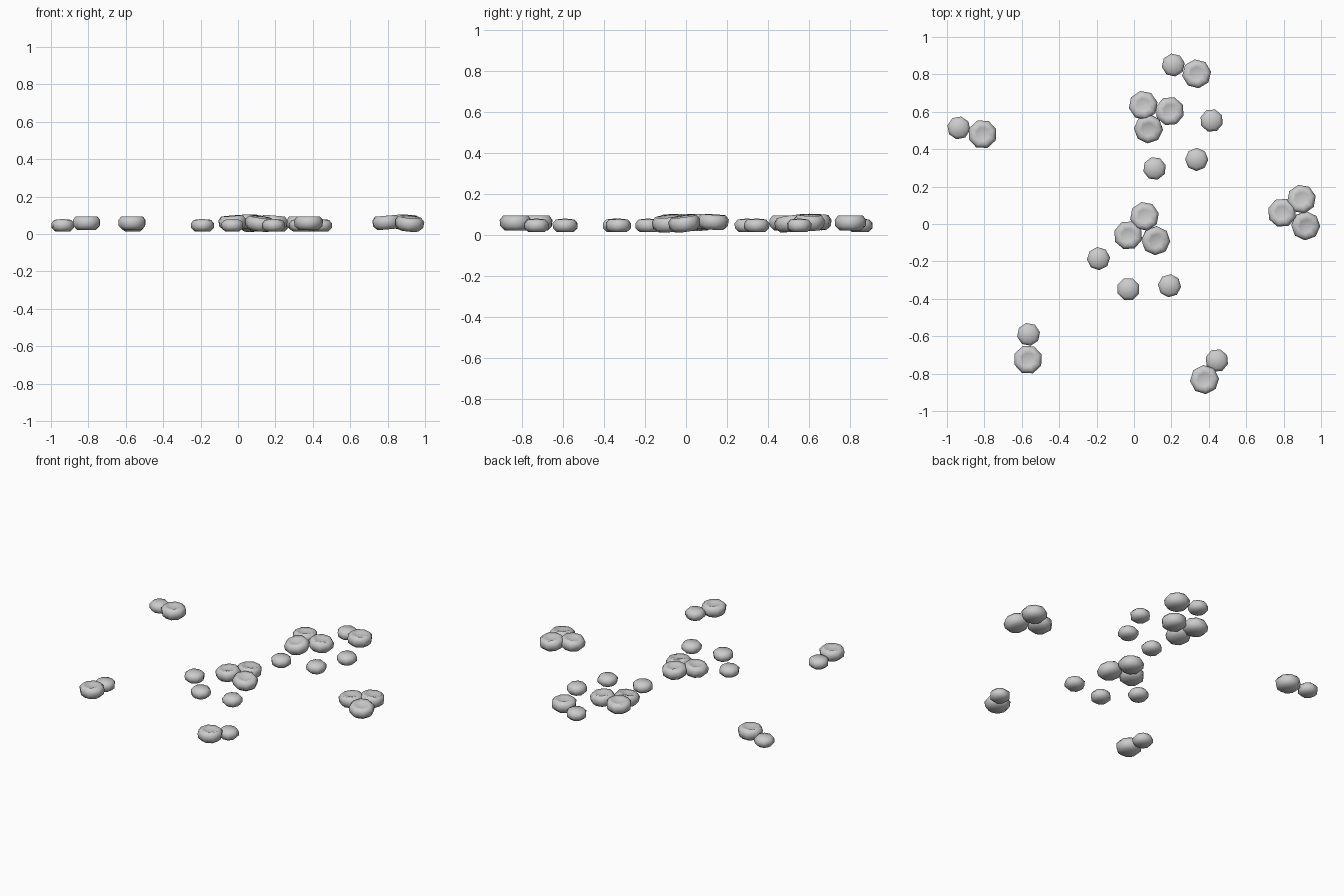
import bpy, bmesh, math
from mathutils import Matrix, Vector

cube = bpy.data.objects.get("Cube")
if cube:
    bpy.data.objects.remove(cube, do_unlink=True)

# Half profiles as (radius, height), bottom to top
SMALL = [(0, -.032), (.042, -.032), (.061, -.014), (.062, .011), (.046, .029), (0, .034)]
LARGE = [(0, -.036), (.053, -.037), (.075, -.016), (.078, .015), (.061, .036), (.036, .031), (0, .018)]
SIDES = 8


def lathe(name, profile):
    """Spin a closed profile into an eight-sided rounded disc."""
    bm = bmesh.new()
    rings = []
    for r, z in profile:
        n = SIDES if r else 1
        rings.append([bm.verts.new((r * math.cos(math.tau * i / SIDES),
                                    r * math.sin(math.tau * i / SIDES), z)) for i in range(n)])
    for low, high in zip(rings, rings[1:]):
        for i in range(SIDES):
            j = (i + 1) % SIDES
            corners = [low[i % len(low)], low[j % len(low)], high[j % len(high)], high[i % len(high)]]
            bm.faces.new(list(dict.fromkeys(corners)))
    bmesh.ops.recalc_face_normals(bm, faces=bm.faces)
    for f in bm.faces:
        f.smooth = True
    mesh = bpy.data.meshes.new(name)
    bm.to_mesh(mesh)
    bm.free()
    return mesh


def place(name, mesh, x, y, z, yaw, tilt=0, toward=0):
    """Set a disc down; it dips by tilt degrees in the toward direction."""
    a = math.radians(toward)
    axis = Vector((-math.sin(a), math.cos(a), 0))
    ob = bpy.data.objects.new(name, mesh)
    ob.matrix_world = (Matrix.Translation((x, y, z)) @ Matrix.Rotation(math.radians(tilt), 4, axis)
                       @ Matrix.Rotation(math.radians(yaw), 4, "Z"))
    bpy.context.collection.objects.link(ob)


small = lathe("small_pebble", SMALL)
large = lathe("large_pebble", LARGE)

# Small domed pebbles
for k, (x, y) in enumerate([(.21, .85), (.415, .553), (.335, .345), (.11, .297), (-.937, .514),
                            (-.19, -.185), (-.03, -.348), (.19, -.33), (-.564, -.59), (.443, -.73)]):
    place(f"small_pebble_{k + 1}", small, x, y, .046, 10 + 17 * k)

# Large dimpled pebbles resting beside small ones
for k, (x, y, yaw) in enumerate([(.335, .803, 8), (-.81, .48, 20), (-.567, -.725, 20), (.377, -.832, 5)]):
    place(f"large_pebble_{k + 1}", large, x, y, .058, yaw)

# Trios of large pebbles, leaning outward from a shared middle
TRIOS = {
    "back": [(.05, .634), (.19, .603), (.078, .51)],
    "middle": [(.056, .04), (-.03, -.06), (.115, -.088)],
    "left": [(.895, .132), (.793, .06), (.917, -.008)],
}
for name, spots in TRIOS.items():
    cx = sum(p[0] for p in spots) / 3
    cy = sum(p[1] for p in spots) / 3
    for k, (x, y) in enumerate(spots):
        out = math.degrees(math.atan2(y - cy, x - cx))
        place(f"{name}_trio_pebble_{k + 1}", large, x, y, (.063, .061, .055)[k], 12 + 15 * k,
              (4, 5, 9)[k], out)
